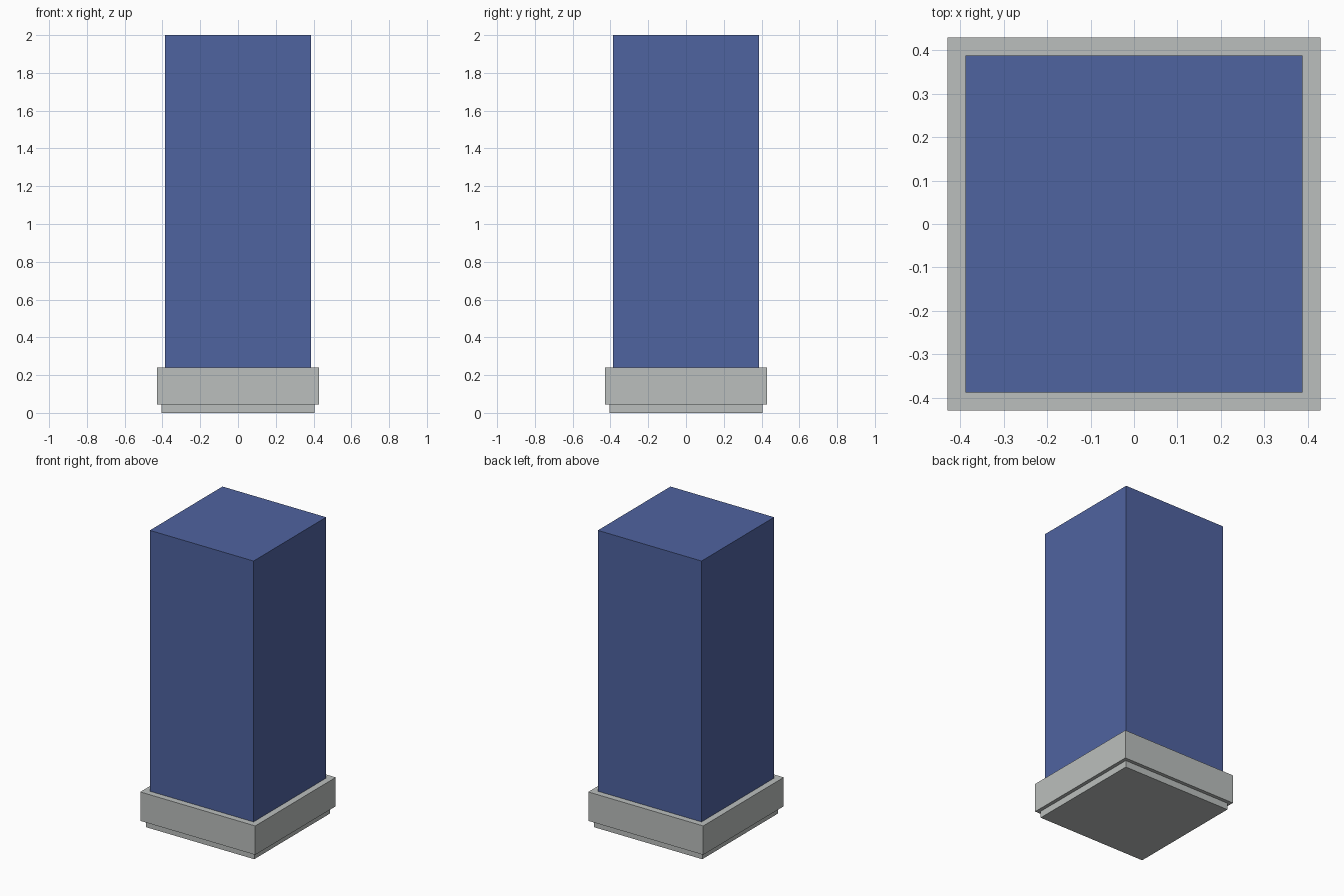
import bpy
import bmesh

old = bpy.data.objects.get("Cube")
if old:
    bpy.data.objects.remove(old, do_unlink=True)


def material(name, rgb):
    mat = bpy.data.materials.new(name)
    mat.use_nodes = True
    color = (*rgb, 1)
    mat.diffuse_color = color
    mat.node_tree.nodes["Principled BSDF"].inputs["Base Color"].default_value = color
    return mat


def block(name, half, bottom, top, mats, patch=None):
    """Square block; patch = half-width of a coloured square in its underside."""
    bm = bmesh.new()
    bmesh.ops.create_cube(bm, size=2)
    for v in bm.verts:
        v.co = (v.co.x * half, v.co.y * half, top if v.co.z > 0 else bottom)
    if patch:
        bm.normal_update()
        face = min(bm.faces, key=lambda f: f.calc_center_median().z)
        bmesh.ops.inset_region(bm, faces=[face], thickness=half - patch)
        corners = [v for v in bm.verts if abs(v.co.x) < half - 0.01]
        # Clip the corners of the patch
        bmesh.ops.bevel(bm, geom=corners, offset=0.02, segments=1, affect='VERTICES')
        bm.normal_update()
        for f in bm.faces:
            inside = all(max(abs(v.co.x), abs(v.co.y)) < patch + 0.001 for v in f.verts)
            f.material_index = int(inside and len(f.verts) > 4)
    mesh = bpy.data.meshes.new(name)
    bm.to_mesh(mesh)
    bm.free()
    for m in mats:
        mesh.materials.append(m)
    obj = bpy.data.objects.new(name, mesh)
    bpy.context.collection.objects.link(obj)
    return obj


blue = material("slate blue", (0.078, 0.125, 0.352))
grey = material("pale grey", (0.497, 0.521, 0.509))
brown = material("tan brown", (0.54, 0.30, 0.15))

# Stepped base: foot with a patch underneath, wider rim, then the tall body
block("foot", 0.405, 0, 0.045, [grey, brown], patch=0.25)
block("rim", 0.429, 0.045, 0.24, [grey])
block("body", 0.387, 0.24, 2, [blue])
